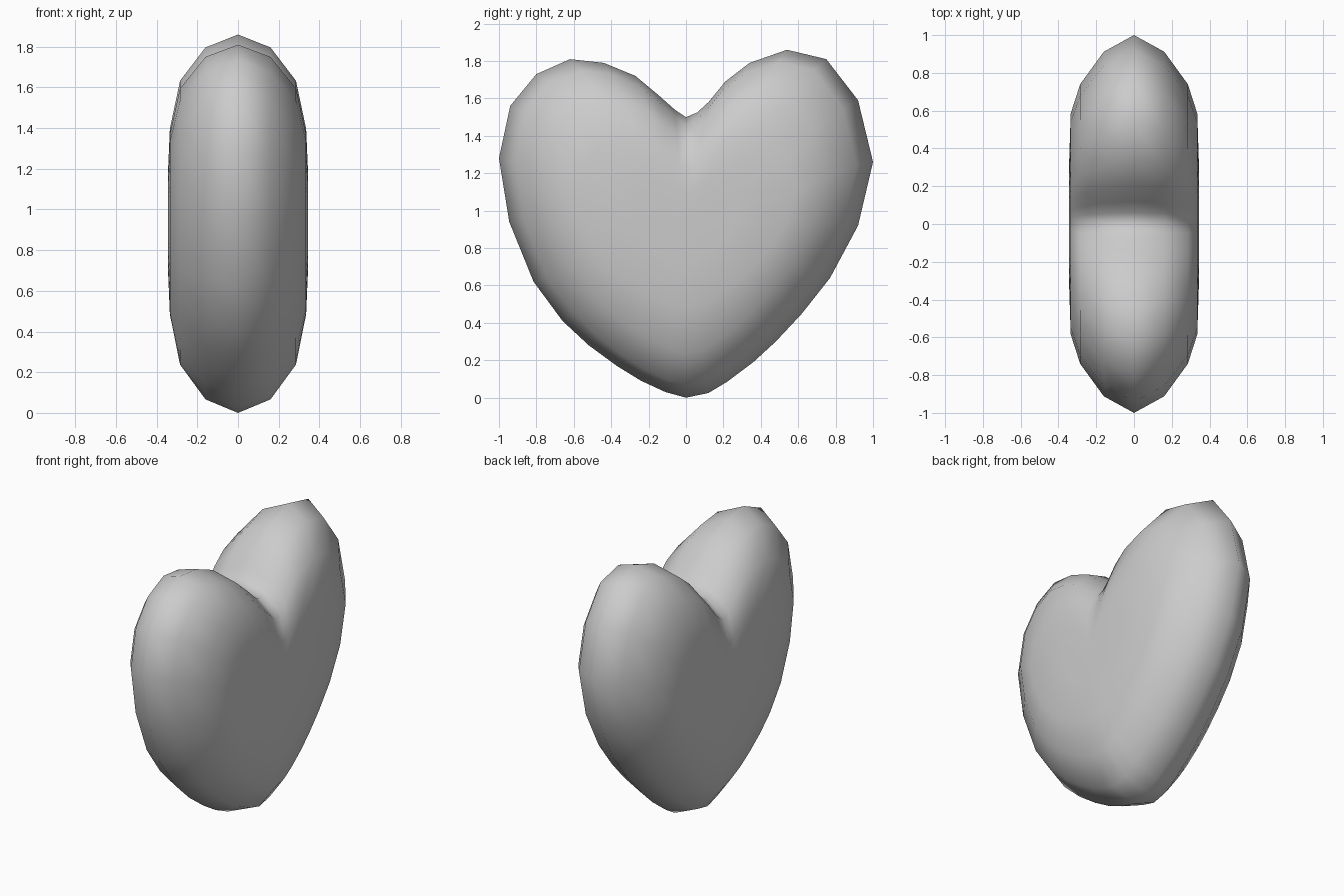
import bpy, bmesh

if "Cube" in bpy.data.objects:
    bpy.data.objects.remove(bpy.data.objects["Cube"])

# Heart outline (y, z), anticlockwise from the notch
outline = [(0, 1.50), (-.06, 1.54), (-.15, 1.62), (-.27, 1.72), (-.44, 1.79), (-.62, 1.81),
           (-.80, 1.73), (-.94, 1.56), (-1, 1.28), (-.945, .94), (-.815, .62), (-.66, .41),
           (-.52, .28), (-.37, .17), (-.24, .09), (-.11, .03), (0, 0), (.12, .025),
           (.22, .085), (.36, .19), (.48, .30), (.62, .45), (.77, .64), (.92, .92),
           (1, 1.26), (.92, 1.59), (.75, 1.81), (.54, 1.86), (.34, 1.79), (.21, 1.69),
           (.12, 1.58), (.06, 1.525)]
CENTRE_Z = 0.95

# Cushion profile: (x, y scale, z scale) from the rim to the middle of the face
half = [(.16, .912, .93), (.285, .74, .75), (.335, .585, .49), (.345, .28, .24)]
rings = [(-x, sy, sz) for x, sy, sz in reversed(half)] + [(0, 1, 1)] + half

bm = bmesh.new()
loops = [[bm.verts.new((x, y * sy, CENTRE_Z + (z - CENTRE_Z) * sz)) for y, z in outline]
         for x, sy, sz in rings]
n = len(outline)

# Skin between neighbouring rings
for a, b in zip(loops, loops[1:]):
    for i in range(n):
        j = (i + 1) % n
        bm.faces.new((a[i], a[j], b[j], b[i]))

# Close both faces with a centre fan
for loop, x in ((loops[0], -.345), (loops[-1], .345)):
    c = bm.verts.new((x, 0, CENTRE_Z))
    for i in range(n):
        bm.faces.new((loop[i], loop[(i + 1) % n], c))

bmesh.ops.recalc_face_normals(bm, faces=bm.faces)
for f in bm.faces:
    f.smooth = True
mesh = bpy.data.meshes.new("heart")
bm.to_mesh(mesh)
bm.free()
bpy.context.collection.objects.link(bpy.data.objects.new("heart", mesh))
